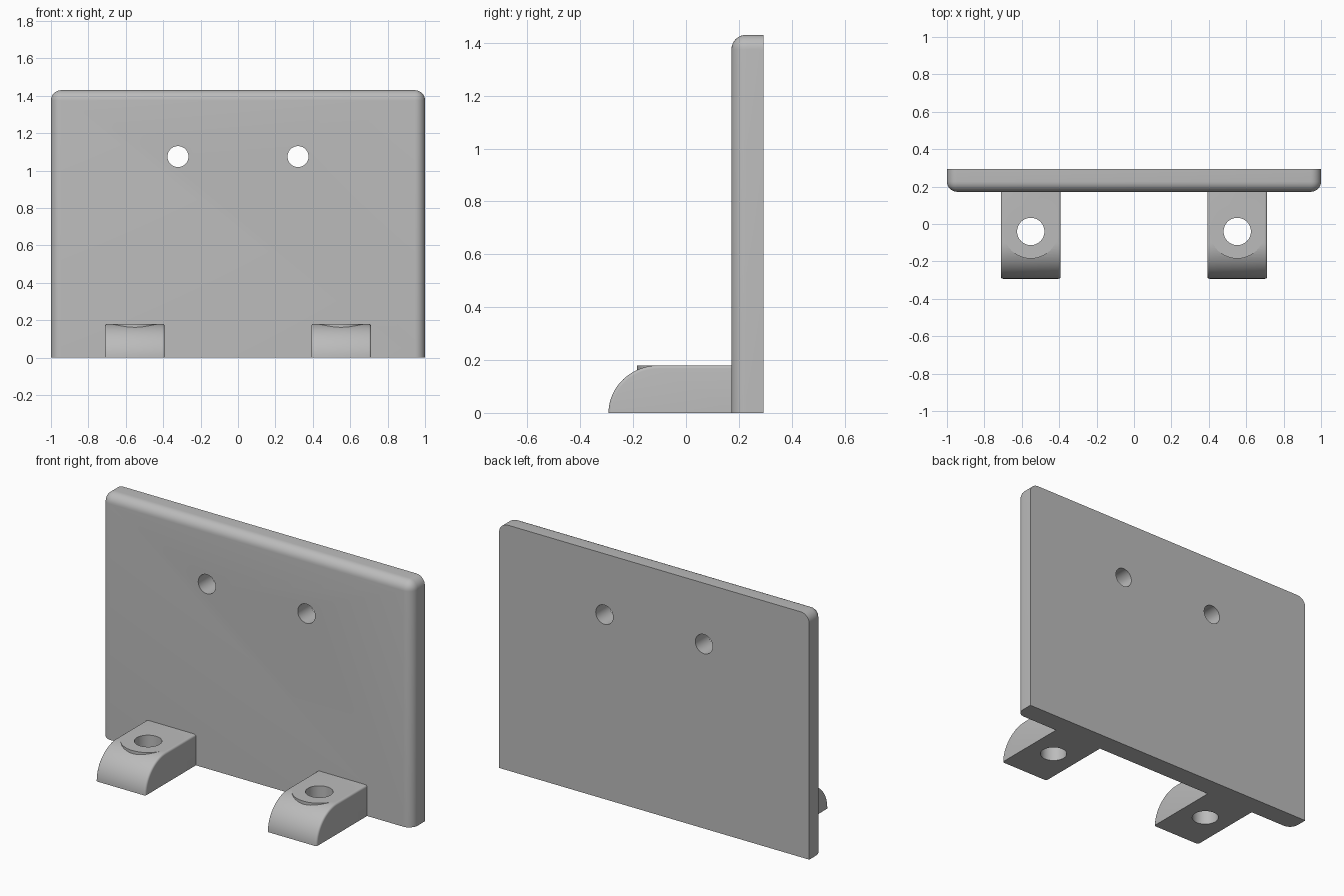
import bpy, bmesh, math
from mathutils import Matrix

if "Cube" in bpy.data.objects:
    bpy.data.objects.remove(bpy.data.objects["Cube"])

grey = bpy.data.materials.new("plain_grey")
grey.use_nodes = True
grey.diffuse_color = (0.5, 0.5, 0.5, 1)
grey.node_tree.nodes["Principled BSDF"].inputs["Base Color"].default_value = (0.5, 0.5, 0.5, 1)

FRONT, BACK, HEIGHT = 0.172, 0.293, 1.43
FOOT_X, FOOT_HALF, FOOT_TOP, TOE = 0.552, 0.16, 0.18, -0.293
HOLE_Y = -0.04


def to_object(bm, name):
    bmesh.ops.recalc_face_normals(bm, faces=bm.faces)
    mesh = bpy.data.meshes.new(name)
    bm.to_mesh(mesh)
    bm.free()
    mesh.materials.append(grey)
    obj = bpy.data.objects.new(name, mesh)
    bpy.context.collection.objects.link(obj)
    return obj


def cylinder(name, centre, radius, depth, along_y=False):
    bm = bmesh.new()
    turn = Matrix.Rotation(math.pi / 2 if along_y else 0, 4, 'X')
    bmesh.ops.create_cone(bm, cap_ends=True, segments=64, radius1=radius, radius2=radius,
                          depth=depth, matrix=Matrix.Translation(centre) @ turn)
    return to_object(bm, name)


def activate(obj):
    bpy.ops.object.select_all(action='DESELECT')
    obj.select_set(True)
    bpy.context.view_layer.objects.active = obj


def combine(obj, tool, operation):
    activate(obj)
    mod = obj.modifiers.new(operation.lower(), 'BOOLEAN')
    mod.operation, mod.object, mod.solver = operation, tool, 'EXACT'
    bpy.ops.object.modifier_apply(modifier=mod.name)
    bpy.data.objects.remove(tool)


def finish(obj):
    activate(obj)
    bpy.ops.object.shade_smooth_by_angle(angle=math.radians(30))


# Back plate: front rim and top corners rounded, bottom and back square
bm = bmesh.new()
size = Matrix.Diagonal((2, BACK - FRONT, HEIGHT, 1))
bmesh.ops.create_cube(bm, size=1, matrix=Matrix.Translation((0, (FRONT + BACK) / 2, HEIGHT / 2)) @ size)


def rounded(edge):
    mid = (edge.verts[0].co + edge.verts[1].co) / 2
    front, top, side = mid.y < FRONT + 0.01, mid.z > HEIGHT - 0.01, abs(mid.x) > 0.99
    return front + top + side == 2


bmesh.ops.bevel(bm, geom=[e for e in bm.edges if rounded(e)], offset=0.055,
                segments=8, profile=0.5, affect='EDGES')
plate = to_object(bm, "back_plate")
for side in (-1, 1):
    combine(plate, cylinder("screw_hole", (side * 0.321, 0.23, 1.075), 0.056, 1, True), 'DIFFERENCE')
finish(plate)

# Feet: quarter-round toe, softened side edges, flat seat round the bolt hole
for side, name in ((-1, "right_foot"), (1, "left_foot")):
    x = side * FOOT_X
    arc = [(TOE + 0.19 * (1 - math.cos(a)), FOOT_TOP * math.sin(a))
           for a in (math.pi / 2 * i / 20 for i in range(21))]
    profile = [(FRONT + 0.01, 0)] + arc + [(FRONT + 0.01, FOOT_TOP)]
    bm = bmesh.new()
    face = bm.faces.new([bm.verts.new((x - FOOT_HALF, y, z)) for y, z in profile])
    new = bmesh.ops.extrude_face_region(bm, geom=[face])["geom"]
    bmesh.ops.translate(bm, vec=(2 * FOOT_HALF, 0, 0),
                        verts=[v for v in new if isinstance(v, bmesh.types.BMVert)])
    soft = [e for e in bm.edges
            if abs(e.verts[0].co.x - e.verts[1].co.x) < 1e-5
            and max(v.co.z for v in e.verts) > 0.001
            and min(v.co.y for v in e.verts) < FRONT]
    bmesh.ops.bevel(bm, geom=soft, offset=0.012, segments=4, profile=0.5, affect='EDGES')
    foot = to_object(bm, name)
    combine(foot, cylinder("seat", (x, HOLE_Y, FOOT_TOP / 2 + 0.02), 0.145, FOOT_TOP - 0.04), 'UNION')
    combine(foot, cylinder("bolt_hole", (x, HOLE_Y, 0), 0.073, 1), 'DIFFERENCE')
    finish(foot)
